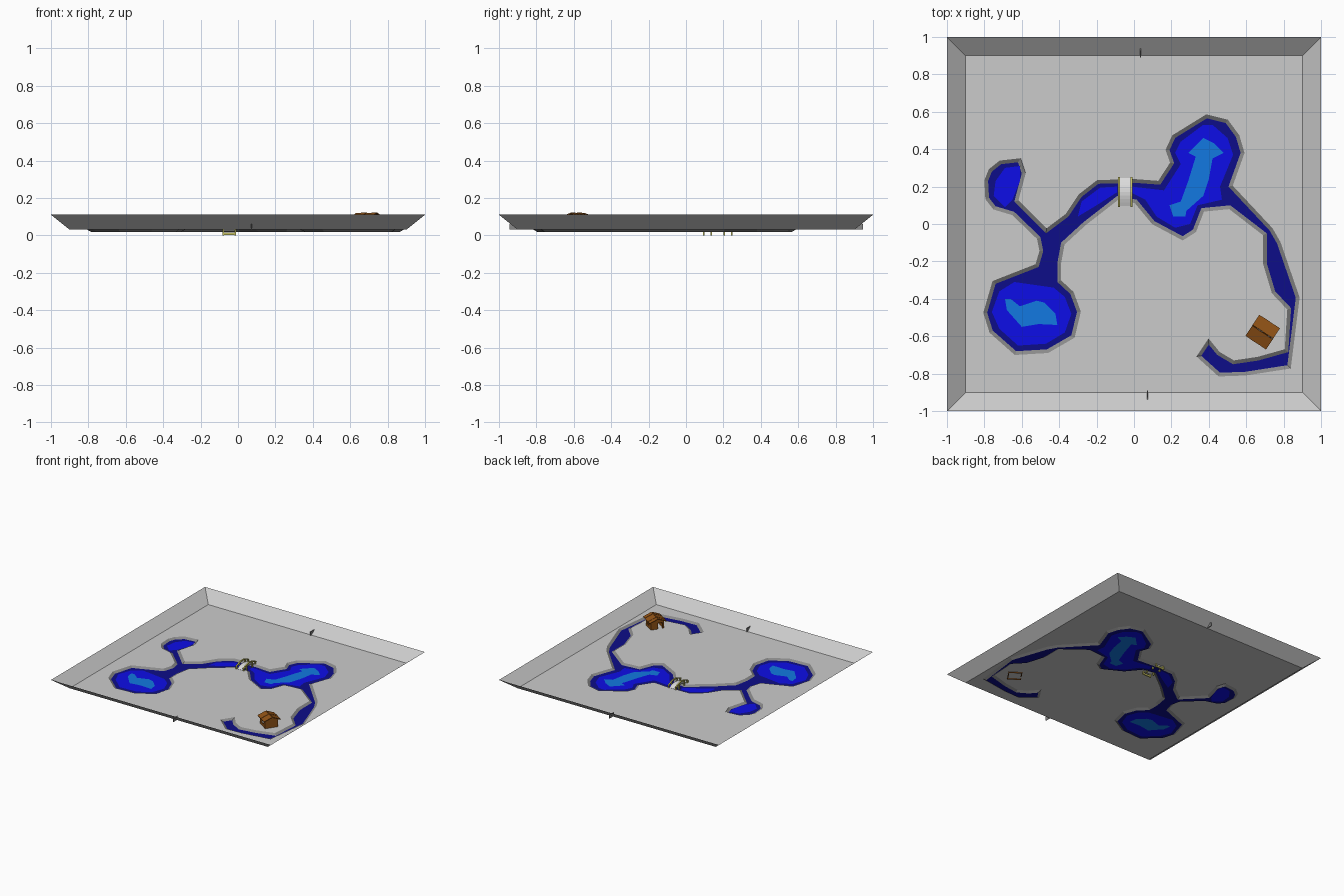
import bpy, bmesh, math
from mathutils import Vector, Matrix
from mathutils.geometry import delaunay_2d_cdt

if "Cube" in bpy.data.objects:
    bpy.data.objects.remove(bpy.data.objects["Cube"])


def mat(name, r, g, b):
    m = bpy.data.materials.new(name)
    m.diffuse_color = (r, g, b, 1)
    m.use_nodes = True
    m.node_tree.nodes["Principled BSDF"].inputs["Base Color"].default_value = m.diffuse_color
    return m


GREY = mat("ground grey", .60, .60, .60)
BANK = mat("bank grey", .25, .25, .25)
DEEP = mat("dark blue", .004, .004, .25)
MID = mat("mid blue", .004, .004, .80)
LIGHT = mat("light blue", .006, .19, .75)
BROWN = mat("brown wood", .28, .085, .008)
YELLOW = mat("yellow wood", .55, .52, .12)
STONE = mat("pale deck", .72, .72, .72)


def add_obj(name, verts, faces, mats, idx=None):
    me = bpy.data.meshes.new(name)
    me.from_pydata([tuple(v) for v in verts], [], faces)
    for m in mats:
        me.materials.append(m)
    if idx:
        for p, i in zip(me.polygons, idx):
            p.material_index = i
    ob = bpy.data.objects.new(name, me)
    bpy.context.collection.objects.link(ob)
    return ob


def boxes(name, specs, material, matrix=Matrix()):
    """One object from boxes given as (x0, x1, y0, y1, z0, z1)."""
    bm = bmesh.new()
    for x0, x1, y0, y1, z0, z1 in specs:
        m = Matrix.Translation(((x0 + x1) / 2, (y0 + y1) / 2, (z0 + z1) / 2)) @ \
            Matrix.Diagonal((x1 - x0, y1 - y0, z1 - z0, 1))
        bmesh.ops.create_cube(bm, size=1, matrix=matrix @ m)
    me = bpy.data.meshes.new(name)
    bm.to_mesh(me)
    bm.free()
    me.materials.append(material)
    ob = bpy.data.objects.new(name, me)
    bpy.context.collection.objects.link(ob)
    return ob


def strip(name, x0, x1, low, high, material):
    """Closed band between two yz polylines, extruded from x0 to x1."""
    n = len(low)
    prof = low + high[::-1]
    verts = [(x, y, z) for x in (x0, x1) for y, z in prof]
    k = 2 * n
    faces = [(i, (i + 1) % k, (i + 1) % k + k, i + k) for i in range(k)]
    for i in range(n - 1):
        a, b, c, d = i, i + 1, k - 2 - i, k - 1 - i
        faces += [(d, c, b, a), (a + k, b + k, c + k, d + k)]
    return add_obj(name, verts, faces, [material])


# shoreline: west waters, then the east lake and stream, then back
west = [(-.62, .33), (-.71, .32), (-.76, .28), (-.78, .23), (-.775, .14), (-.74, .095),
        (-.64, .065), (-.50, -.07), (-.485, -.145), (-.51, -.23), (-.74, -.32),
        (-.785, -.475), (-.755, -.57), (-.63, -.68), (-.465, -.67), (-.335, -.595),
        (-.305, -.47), (-.34, -.375), (-.41, -.31), (-.41, -.21), (-.39, -.10),
        (-.27, .01), (-.09, .15)]
east = [(.015, .13), (.11, .015), (.26, -.065), (.315, -.03), (.36, .085), (.515, .10),
        (.71, -.05), (.71, -.21), (.755, -.36), (.84, -.45), (.825, -.685),
        (.665, -.73), (.53, -.75), (.445, -.70), (.40, -.645), (.36, -.705),
        (.46, -.795), (.595, -.79), (.82, -.755), (.865, -.395), (.765, -.105),
        (.725, -.035), (.505, .20), (.57, .38), (.545, .465), (.49, .54), (.39, .565),
        (.22, .46), (.19, .395), (.215, .325), (.14, .21)]
north = [(.005, .22), (-.19, .215), (-.28, .145), (-.35, .04), (-.47, -.05),
         (-.64, .12), (-.60, .27)]
shore = [Vector(p) for p in west + east + north]


def grow(poly, d):
    """Mitred outward offset of a counter-clockwise outline."""
    out = []
    for i, p in enumerate(poly):
        a = (p - poly[i - 1]).normalized()
        b = (poly[(i + 1) % len(poly)] - p).normalized()
        na, nb = Vector((a.y, -a.x)), Vector((b.y, -b.x))
        h = (na + nb).normalized()
        out.append(p + h * d / max(h.dot(na), .6))
    return out


mids = [
    [(-.61, .31), (-.69, .30), (-.74, .23), (-.75, .15), (-.69, .09), (-.65, .13), (-.61, .23)],
    [(-.43, -.34), (-.64, -.31), (-.72, -.36), (-.76, -.47), (-.72, -.56), (-.62, -.65),
     (-.47, -.64), (-.37, -.58), (-.335, -.48), (-.37, -.39)],
    [(-.09, .20), (-.18, .195), (-.28, .12), (-.30, .04), (-.20, .10), (-.09, .17)],
    [(-.01, .20), (-.01, .165), (.06, .13), (.12, .04), (.22, -.02), (.30, .0), (.34, .10),
     (.47, .13), (.46, .20), (.53, .37), (.50, .46), (.42, .53), (.37, .53), (.25, .44),
     (.22, .38), (.25, .32), (.16, .18)]]
lights = [
    [(-.69, -.40), (-.68, -.46), (-.60, -.55), (-.51, -.535), (-.41, -.54), (-.42, -.48),
     (-.48, -.42), (-.52, -.41), (-.61, -.44), (-.66, -.40)],
    [(.37, .46), (.34, .43), (.29, .38), (.33, .36), (.29, .23), (.25, .12), (.19, .10),
     (.21, .04), (.275, .04), (.28, .07), (.37, .15), (.40, .24), (.42, .35), (.48, .38),
     (.43, .43)]]

# ground sheet: floor, banks and water zones cut into one surface
square = [Vector(p) for p in ((-.9, -.9), (.9, -.9), (.9, .9), (-.9, .9))]
zones = [(0, square), (1, grow(shore, .02)), (2, shore)]
zones += [(3, [Vector(p) for p in m]) for m in mids]
zones += [(4, [Vector(p) for p in m]) for m in lights]
pts, loops = [], []
for _, poly in zones:
    loops.append(list(range(len(pts), len(pts) + len(poly))))
    pts += poly
v2, _, f2, _, _, of = delaunay_2d_cdt(pts, [], loops, 0, 1e-5)
kind = [max([zones[i][0] for i in o] or [0]) for o in of]
on_floor = {v for f, k in zip(f2, kind) if k == 0 for v in f}
add_obj("ground_and_water",
        [(v.x, v.y, .03 if i in on_floor else .018) for i, v in enumerate(v2)],
        [tuple(f) for f in f2], [GREY, BANK, DEEP, MID, LIGHT], kind)

# sloping border walls
ring = [(-1, -1), (1, -1), (1, 1), (-1, 1)]
add_obj("border_slope", [(x * .9, y * .9, .03) for x, y in ring] + [(x, y, .11) for x, y in ring],
        [(i, i + 4, (i + 1) % 4 + 4, (i + 1) % 4) for i in range(4)], [GREY])
boxes("border_pegs", [(.07, .075, -.945, -.89, .03, .06), (.033, .038, .89, .945, .03, .06)], BANK)

# footbridge: arched deck, two arched rails, posts and end beams
def arch(y0, y1, z0, z1, n=8):
    return [(y0 + (y1 - y0) * i / n, z0 + (z1 - z0) * math.sin(math.pi * i / n))
            for i in range(n + 1)]


strip("bridge_deck", -.074, -.020, arch(.10, .24, .024, .044), arch(.095, .245, .032, .052), STONE)
posts = []
for x in (-.085, -.020):
    strip("bridge_rail", x, x + .011, arch(.09, .25, .045, .068), arch(.09, .25, .053, .076), YELLOW)
    for y, top in ((.09, .05), (.13, .063), (.20, .063), (.24, .05)):
        posts.append((x + .001, x + .010, y, y + .009, 0, top))
boxes("bridge_posts", posts, YELLOW)
boxes("bridge_end_beams", [(-.074, -.020, y, y + .009, .002, .016) for y in (.09, .24)], YELLOW)

# cabin: thin walls with a doorway and windows, gables, planked roof
M = Matrix.Translation((.688, -.578, 0)) @ Matrix.Rotation(math.radians(-33.5), 4, 'Z')
W, T, B, E = .052, .006, .024, .092
walls = [(W - T, W, -W, W, B, E),
         (-W, -W + T, -.005, W, B, E), (-W, -W + T, -W, -.040, B, E),
         (-W, -W + T, -.040, -.005, .078, E)]
for y in (-W, W - T):
    walls += [(-W, -.016, y, y + T, B, E), (.016, W, y, y + T, B, E),
              (-.016, .016, y, y + T, B, .052), (-.016, .016, y, y + T, .076, E)]
boxes("cabin_walls", walls, BROWN, M)
for x in (-W, W - T):
    g = [(-W, E), (W, E), (0, .113)]
    add_obj("cabin_gable", [M @ Vector((x + d, y, z)) for d in (0, T) for y, z in g],
            [(2, 1, 0), (3, 4, 5), (0, 1, 4, 3), (1, 2, 5, 4), (2, 0, 3, 5)], [BROWN])
pitch = math.atan2(.026, .065)
for s in (-1, 1):
    R = M @ Matrix.Translation((0, 0, .114)) @ Matrix.Rotation(-s * pitch, 4, 'X')
    planks = []
    for i in range(4):
        lift = .002 * (i % 2)
        x = -.066 + .033 * i
        planks.append((x, x + .033, min(0, s * .070), max(0, s * .070), lift, lift + .006))
    boxes("cabin_roof_planks", planks, BROWN, R)
